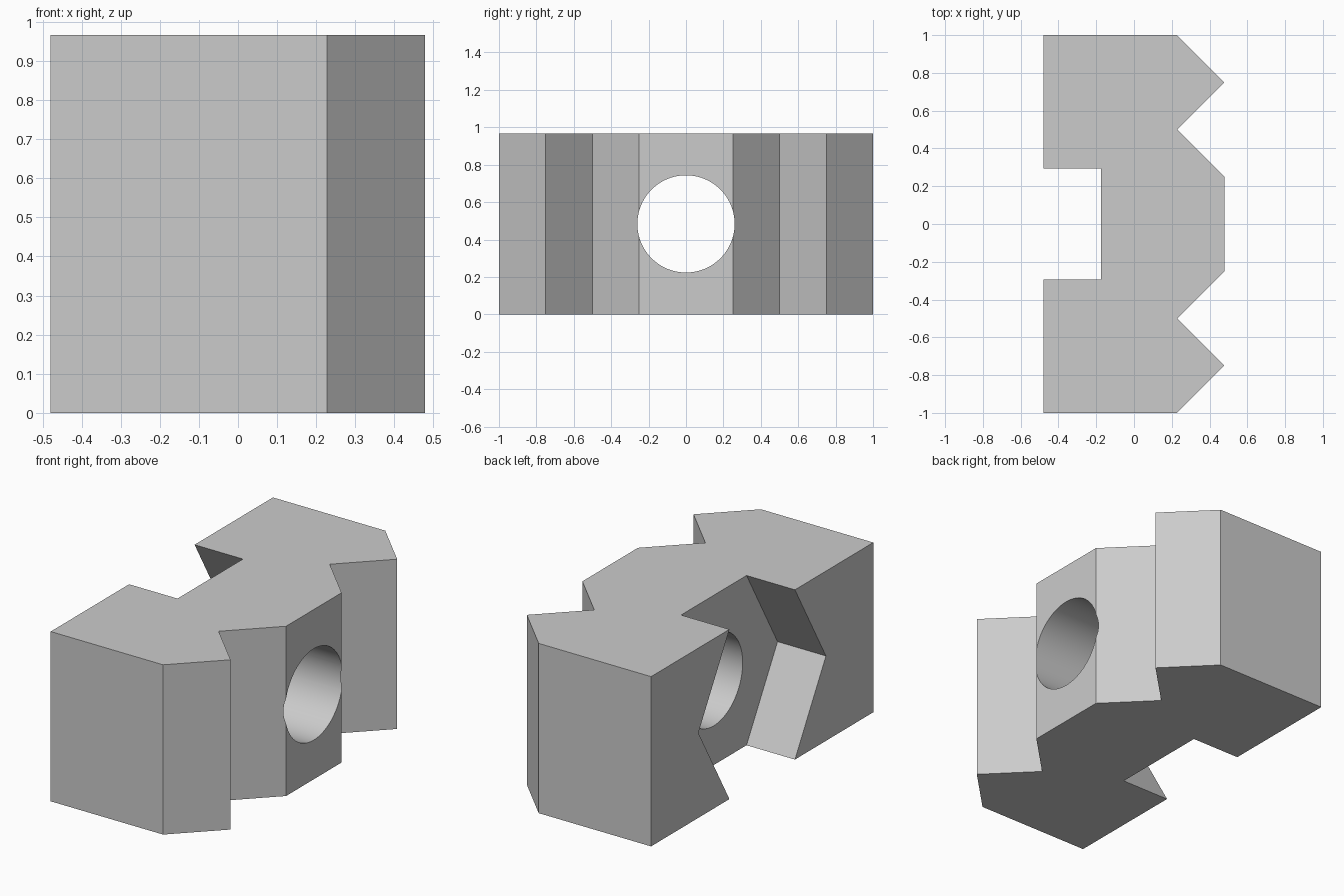
import bpy
import math
from mathutils import Matrix

cube = bpy.data.objects.get("Cube")
if cube:
    bpy.data.objects.remove(cube, do_unlink=True)

HEIGHT = 0.967
MID = HEIGHT / 2
BACK, ROOT, TIP = -0.48, 0.228, 0.478
POCKET_FLOOR = -0.175

grey = bpy.data.materials.new("plain_grey")
grey.use_nodes = True
grey.diffuse_color = (0.6, 0.6, 0.6, 1)
grey.node_tree.nodes["Principled BSDF"].inputs["Base Color"].default_value = (0.6, 0.6, 0.6, 1)


def prism(name, outline, depth):
    """Extrude a counter-clockwise outline upwards from z = 0."""
    n = len(outline)
    verts = [(x, y, z) for z in (0, depth) for x, y in outline]
    faces = [list(range(n))[::-1], list(range(n, 2 * n))]
    faces += [[i, (i + 1) % n, n + (i + 1) % n, n + i] for i in range(n)]
    mesh = bpy.data.meshes.new(name)
    mesh.from_pydata(verts, [], faces)
    mesh.materials.append(grey)
    obj = bpy.data.objects.new(name, mesh)
    bpy.context.collection.objects.link(obj)
    return obj


def cutter(name, radius, sides, x_start, x_end):
    """Regular prism lying along x at mid height, first corner towards +y."""
    ring = [(radius * math.cos(math.tau * i / sides),
             radius * math.sin(math.tau * i / sides)) for i in range(sides)]
    obj = prism(name, ring, x_end - x_start)
    # Cycle the axes: local x, y, z become y, z, x
    turn = Matrix(((0, 0, 1, x_start), (1, 0, 0, 0), (0, 1, 0, MID), (0, 0, 0, 1)))
    obj.data.transform(turn)
    obj.hide_render = True
    return obj


# Toothed block: half outline mirrored across y
half = [(TIP, 0.25), (ROOT, 0.5), (TIP, 0.75), (ROOT, 1.0), (BACK, 1.0)]
outline = half + [(x, -y) for x, y in reversed(half)]
block = prism("toothed_block", outline, HEIGHT)

# Hexagonal nut pocket in the back, round bolt hole right through
cutters = [
    cutter("nut_pocket_cutter", 0.574, 6, BACK - 0.2, POCKET_FLOOR),
    cutter("bolt_hole_cutter", 0.26, 96, BACK - 0.3, TIP + 0.2),
]
bpy.ops.object.select_all(action="DESELECT")
bpy.context.view_layer.objects.active = block
block.select_set(True)
for tool in cutters:
    mod = block.modifiers.new(tool.name, "BOOLEAN")
    mod.operation = "DIFFERENCE"
    mod.solver = "EXACT"
    mod.object = tool
    bpy.ops.object.modifier_apply(modifier=mod.name)
    bpy.data.objects.remove(tool, do_unlink=True)

bpy.ops.object.shade_smooth_by_angle(angle=math.radians(30))
